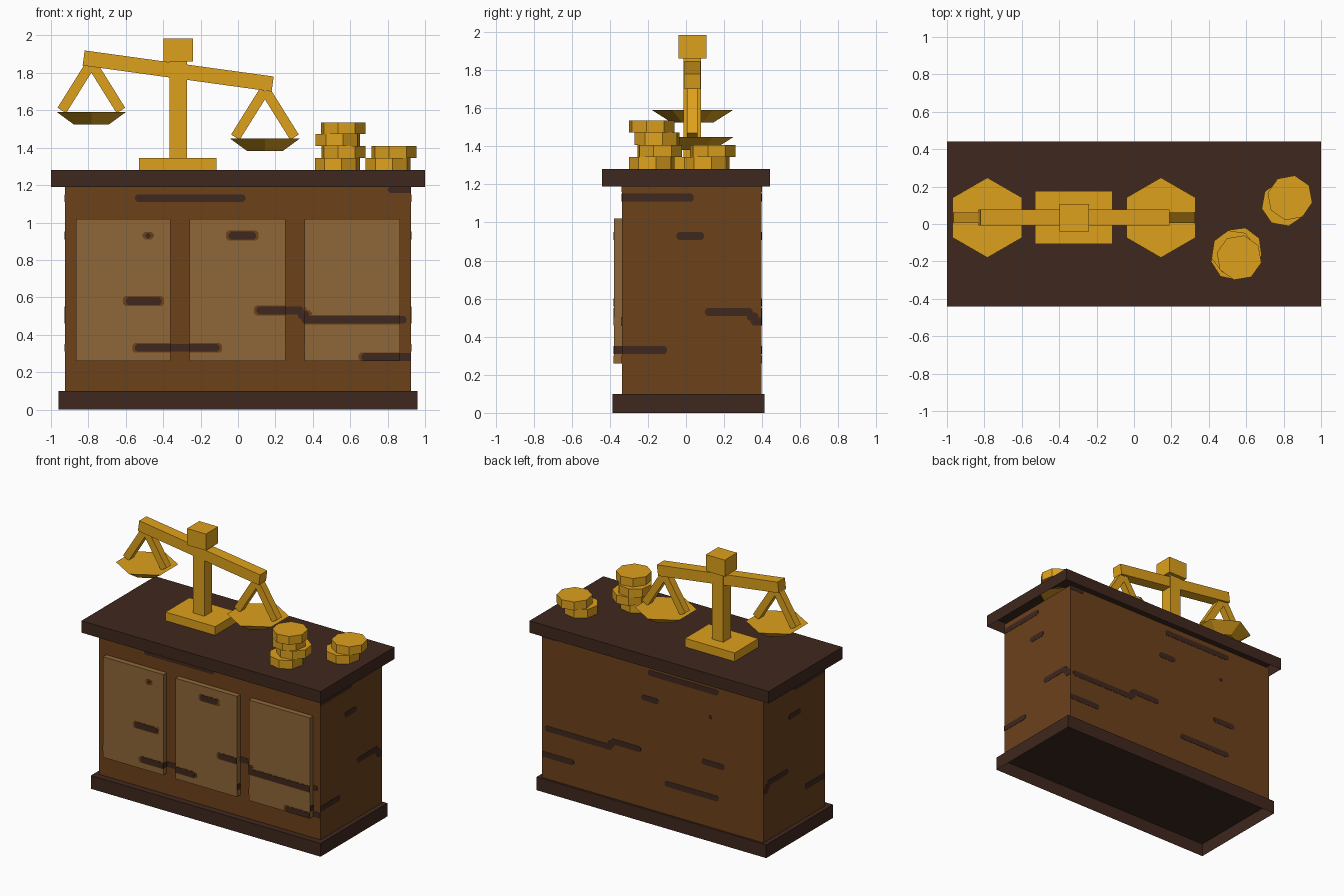
import bpy
import bmesh
from math import sin, cos, pi, atan2, radians, hypot
from mathutils import Matrix, Vector

if "Cube" in bpy.data.objects:
    bpy.data.objects.remove(bpy.data.objects["Cube"])


def material(name, rgb):
    m = bpy.data.materials.new(name)
    m.use_nodes = True
    m.diffuse_color = (*rgb, 1)
    m.node_tree.nodes["Principled BSDF"].inputs["Base Color"].default_value = (*rgb, 1)
    return m


GOLD = material("gold", (0.73, 0.356, 0.012))
DARK = material("dark wood", (0.049, 0.021, 0.013))
BROWN = material("brown wood", (0.15, 0.052, 0.01))
TAN = material("tan wood", (0.272, 0.135, 0.04))


def finish(name, bm, mat):
    mesh = bpy.data.meshes.new(name)
    bm.to_mesh(mesh)
    bm.free()
    mesh.materials.append(mat)
    obj = bpy.data.objects.new(name, mesh)
    bpy.context.collection.objects.link(obj)
    return obj


def box(name, mat, x, y, z, open_ends=()):
    """Box from (low, high) ranges; open_ends lists the z directions left without a face."""
    bm = bmesh.new()
    size = [r[1] - r[0] for r in (x, y, z)]
    mid = [(r[1] + r[0]) / 2 for r in (x, y, z)]
    bmesh.ops.create_cube(bm, size=1, matrix=Matrix.Translation(mid) @ Matrix.Diagonal((*size, 1)))
    bm.normal_update()
    gone = [f for f in bm.faces if round(f.normal.z) in open_ends and abs(f.normal.z) > 0.5]
    bmesh.ops.delete(bm, geom=gone, context="FACES")
    return finish(name, bm, mat)


def bar(name, mat, start, end, y, width, thick):
    """Rectangular bar between two (x, z) points."""
    dx, dz = end[0] - start[0], end[1] - start[1]
    mid = ((start[0] + end[0]) / 2, y, (start[1] + end[1]) / 2)
    bm = bmesh.new()
    place = Matrix.Translation(mid) @ Matrix.Rotation(-atan2(dz, dx), 4, "Y")
    bmesh.ops.create_cube(bm, size=1, matrix=place @ Matrix.Diagonal((hypot(dx, dz), width, thick, 1)))
    return finish(name, bm, mat)


def loft(bm, low, high):
    """Solid between two matching rings of points."""
    a = [bm.verts.new(p) for p in low]
    b = [bm.verts.new(p) for p in high]
    faces = [bm.faces.new(a), bm.faces.new(b)]
    for i in range(len(a)):
        j = (i + 1) % len(a)
        faces.append(bm.faces.new((a[i], a[j], b[j], b[i])))
    bmesh.ops.recalc_face_normals(bm, faces=faces)


def disc(name, mat, centre, r_low, r_high, height, sides, turn):
    """Flat-sided disc or bowl standing on its centre point."""
    rings = []
    for r, up in ((r_low, 0), (r_high, height)):
        rings.append([Vector(centre) + Vector((r * cos(turn + 2 * pi * i / sides),
                                               r * sin(turn + 2 * pi * i / sides), up))
                      for i in range(sides)])
    bm = bmesh.new()
    loft(bm, *rings)
    return finish(name, bm, mat)


# Counter: plinth and top are shells open underneath, the body is a sleeve between them
BODY_X, BODY_Y, BODY_Z = (-0.925, 0.925), (-0.337, 0.397), (0.1, 1.19)
box("counter_base", DARK, (-0.96, 0.96), (-0.385, 0.413), (0, 0.1), (-1,))
box("counter_body", BROWN, BODY_X, BODY_Y, BODY_Z, (-1, 1))
box("counter_top", DARK, (-1, 1), (-0.44, 0.44), (1.19, 1.28), (-1,))

DOORS = [(-0.865, -0.36), (-0.26, 0.255), (0.355, 0.865)]
DOOR_Y, DOOR_Z = -0.377, (0.26, 1.02)
for i, span in enumerate(DOORS):
    box(f"door_panel_{i + 1}", TAN, span, (DOOR_Y, BODY_Y[0] + 0.01), DOOR_Z)

# Wood grain streaks: start, end, height
GRAIN = [(-0.55, 0.04, 1.13), (0.8, 1.1, 1.18), (-0.495, -0.465, 0.93), (-0.05, 0.095, 0.93),
         (-0.6, -0.41, 0.58), (0.1, 0.35, 0.53), (0.32, 0.38, 0.505), (0.34, 0.9, 0.48),
         (-0.55, -0.1, 0.33), (0.66, 1.1, 0.28)]


def grain(name, mat, axis, level, out, span, rise, grow, proud):
    """Thin streak plates on one upright face, clipped to that face."""
    bm = bmesh.new()
    for start, end, z in GRAIN:
        half = min(0.021, (end - start) / 2) + grow / 3
        a, b = max(start - grow, span[0]), min(end + grow, span[1])
        low, high = max(z - half, rise[0]), min(z + half, rise[1])
        if b - a < 0.01 or high - low < 0.01:
            continue
        # Ends are chamfered unless cut off by the face edge
        ca = 0.012 if a > span[0] else 0
        cb = 0.012 if b < span[1] else 0
        outline = [(a + ca, low), (b - cb, low)]
        outline += [(b, low + cb), (b, high - cb)] if cb else []
        outline += [(b - cb, high), (a + ca, high)]
        outline += [(a, high - ca), (a, low + ca)] if ca else []
        rings = []
        for depth in (level, level + out * proud):
            rings.append([(u, depth, v) if axis == "x" else (depth, u, v) for u, v in outline])
        loft(bm, *rings)
    finish(name, bm, mat)


grain("front_grain", DARK, "x", BODY_Y[0], -1, BODY_X, BODY_Z, 0, 0.002)
grain("back_grain", DARK, "x", BODY_Y[1], 1, BODY_X, BODY_Z, 0, 0.002)
grain("left_grain", DARK, "y", BODY_X[1], 1, BODY_Y, BODY_Z, 0, 0.002)
grain("right_grain", DARK, "y", BODY_X[0], -1, BODY_Y, BODY_Z, 0, 0.002)
for i, span in enumerate(DOORS):
    grain(f"door_grain_{i + 1}", DARK, "x", DOOR_Y, -1, span, DOOR_Z, 0, 0.003)
    grain(f"door_grain_edge_{i + 1}", BROWN, "x", DOOR_Y, -1, span, DOOR_Z, 0.015, 0.0015)
    for edge, out in zip(span, (-1, 1)):
        grain(f"door_side_grain_{i + 1}", DARK, "y", edge, out, (DOOR_Y, BODY_Y[0]), DOOR_Z, 0, 0.002)

# Balance scale
CX, CY = -0.32, 0.034
box("scale_foot", GOLD, (-0.53, -0.115), (CY - 0.142, CY + 0.142), (1.28, 1.345))
box("scale_post", GOLD, (CX - 0.047, CX + 0.047), (CY - 0.046, CY + 0.046), (1.34, 1.87))
box("scale_cap", GOLD, (CX - 0.079, CX + 0.079), (CY - 0.073, CY + 0.073), (1.86, 1.985))
tilt = radians(7.85)
reach = Vector((cos(tilt), -sin(tilt))) * 0.51
pivot = Vector((CX, 1.81))
bar("scale_beam", GOLD, pivot - reach, pivot + reach, CY, 0.086, 0.081)

for side, px, pz in (("right", -0.784, 1.591), ("left", 0.144, 1.448)):
    disc(f"{side}_pan", GOLD, (px, CY, pz - 0.067), 0.108, 0.214, 0.067, 6, pi / 2)
    for s in (-1, 1):
        bar(f"{side}_pan_arm", GOLD, (px + s * 0.158, pz + 0.008), (px + s * 0.004, pz + 0.255),
            CY, 0.055, 0.054)

# Coin stacks: (x, y, turn in degrees) from the bottom up
STACKS = {"tall": [(0.532, -0.18, 10), (0.565, -0.138, 30), (0.533, -0.153, 14), (0.562, -0.18, 32)],
          "short": [(0.802, 0.108, 12), (0.834, 0.14, 33)]}
for stack, coins in STACKS.items():
    for i, (x, y, turn) in enumerate(coins):
        disc(f"{stack}_stack_coin_{i + 1}", GOLD, (x, y, 1.28 + i * 0.064), 0.122, 0.122, 0.064,
             8, radians(turn))
